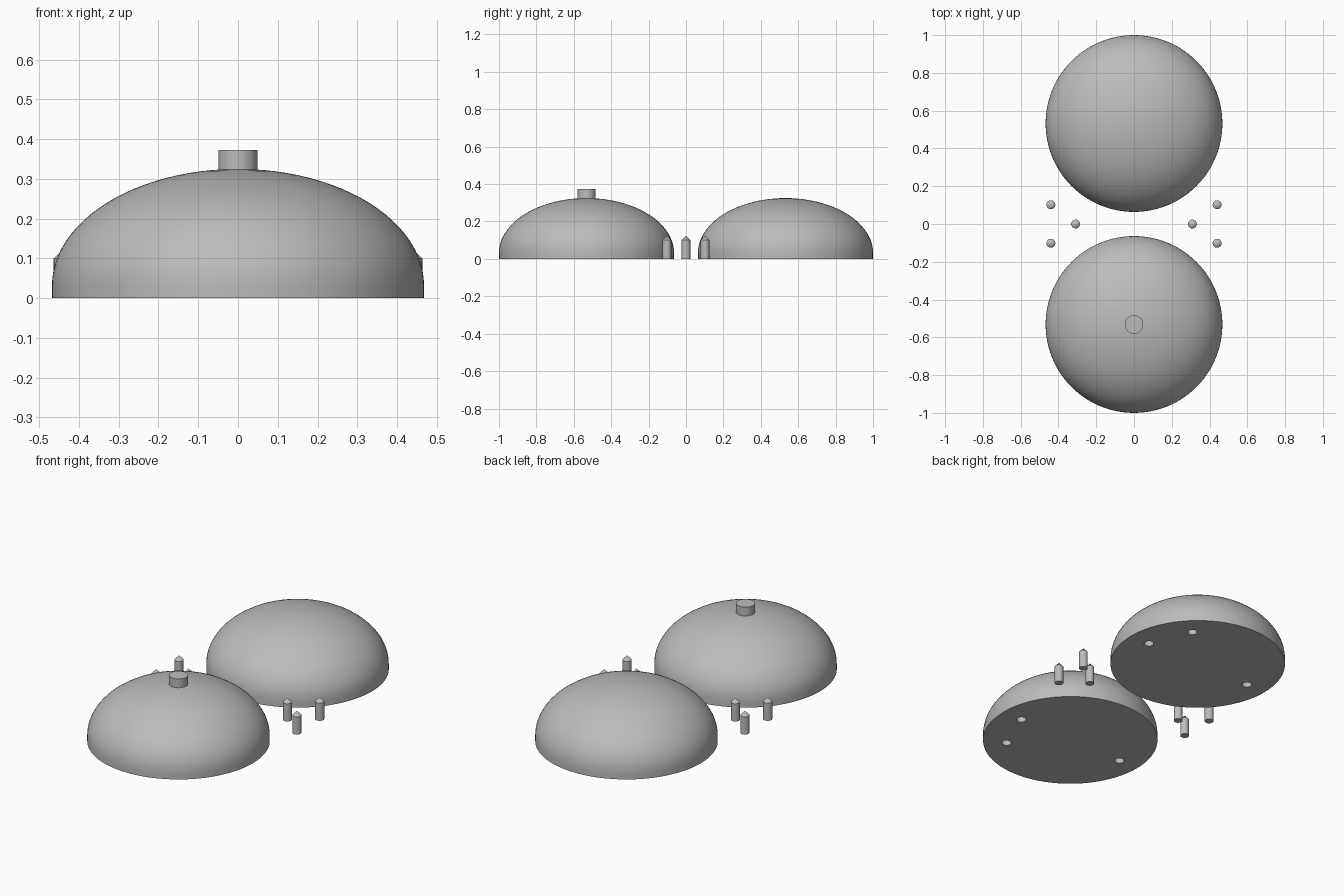
import bpy, bmesh, math

if "Cube" in bpy.data.objects:
    bpy.data.objects.remove(bpy.data.objects["Cube"])

R, BAND, TOP, CY = 0.468, 0.032, 0.325, 0.532

grey = bpy.data.materials.new("light_grey")
grey.diffuse_color = (0.5, 0.5, 0.5, 1)
grey.use_nodes = True
grey.node_tree.nodes["Principled BSDF"].inputs["Base Color"].default_value = grey.diffuse_color


def lathe(name, profile, loc, segments):
    """Closed solid of revolution from (radius, z) points, bottom to top."""
    bm = bmesh.new()
    rings = []
    for r, z in profile:
        if r < 1e-6:
            rings.append([bm.verts.new((0, 0, z))])
        else:
            rings.append([bm.verts.new((r * math.cos(2 * math.pi * i / segments),
                                        r * math.sin(2 * math.pi * i / segments), z))
                          for i in range(segments)])
    bm.faces.new(rings[0][::-1])
    for a, b in zip(rings, rings[1:]):
        for i in range(segments):
            j = (i + 1) % segments
            if len(b) == 1:
                bm.faces.new((a[i], a[j], b[0]))
            else:
                bm.faces.new((a[i], a[j], b[j], b[i]))
    if len(rings[-1]) > 1:
        bm.faces.new(rings[-1])
    mesh = bpy.data.meshes.new(name)
    bm.to_mesh(mesh)
    bm.free()
    mesh.materials.append(grey)
    ob = bpy.data.objects.new(name, mesh)
    ob.location = loc
    bpy.context.collection.objects.link(ob)
    return ob


def smooth(ob):
    bpy.ops.object.select_all(action='DESELECT')
    ob.select_set(True)
    bpy.context.view_layer.objects.active = ob
    bpy.ops.object.shade_smooth_by_angle(angle=math.radians(30))


# Half-ellipse dome on a short straight band
STEPS = 24
dome_profile = [(R, 0)] + [
    (R * math.cos(t), BAND + (TOP - BAND) * math.sin(t))
    for t in (math.pi / 2 * k / STEPS for k in range(STEPS + 1))]

for side, name in ((-1, "front_dome"), (1, "back_dome")):
    dome = lathe(name, dome_profile, (0, side * CY, 0), 96)
    # Three peg sockets in the flat underside
    for k, (x, y) in enumerate(((0.343, 0), (-0.343, 0), (0.243, side * 0.243))):
        cutter = lathe(f"{name}_socket_cutter_{k}",
                       [(0.026, -0.05), (0.026, 0.1), (0, 0.125)],
                       (x, side * CY + y, 0), 24)
        cutter.hide_render = True
        cutter.hide_set(True)
        mod = dome.modifiers.new("socket", 'BOOLEAN')
        mod.operation, mod.solver, mod.object = 'DIFFERENCE', 'EXACT', cutter
    bpy.context.view_layer.update()
    # Bake the sockets into the dome, then drop the cutters
    baked = bpy.data.meshes.new_from_object(
        dome.evaluated_get(bpy.context.evaluated_depsgraph_get()))
    cutters = [m.object for m in dome.modifiers]
    dome.modifiers.clear()
    dome.data = baked
    for c in cutters:
        bpy.data.objects.remove(c)
    smooth(dome)

# Knob on top of the front dome
smooth(lathe("knob", [(0.049, 0.315), (0.049, 0.373)], (0, -CY, 0), 48))

# Loose pointed pegs, three on each side
for side, label in ((-1, "left"), (1, "right")):
    for k, (x, y) in enumerate(((0.309, 0), (0.44, 0.102), (0.44, -0.102))):
        smooth(lathe(f"{label}_peg_{k}", [(0.0235, 0), (0.0235, 0.1), (0, 0.124)],
                     (side * x, y, 0), 24))
